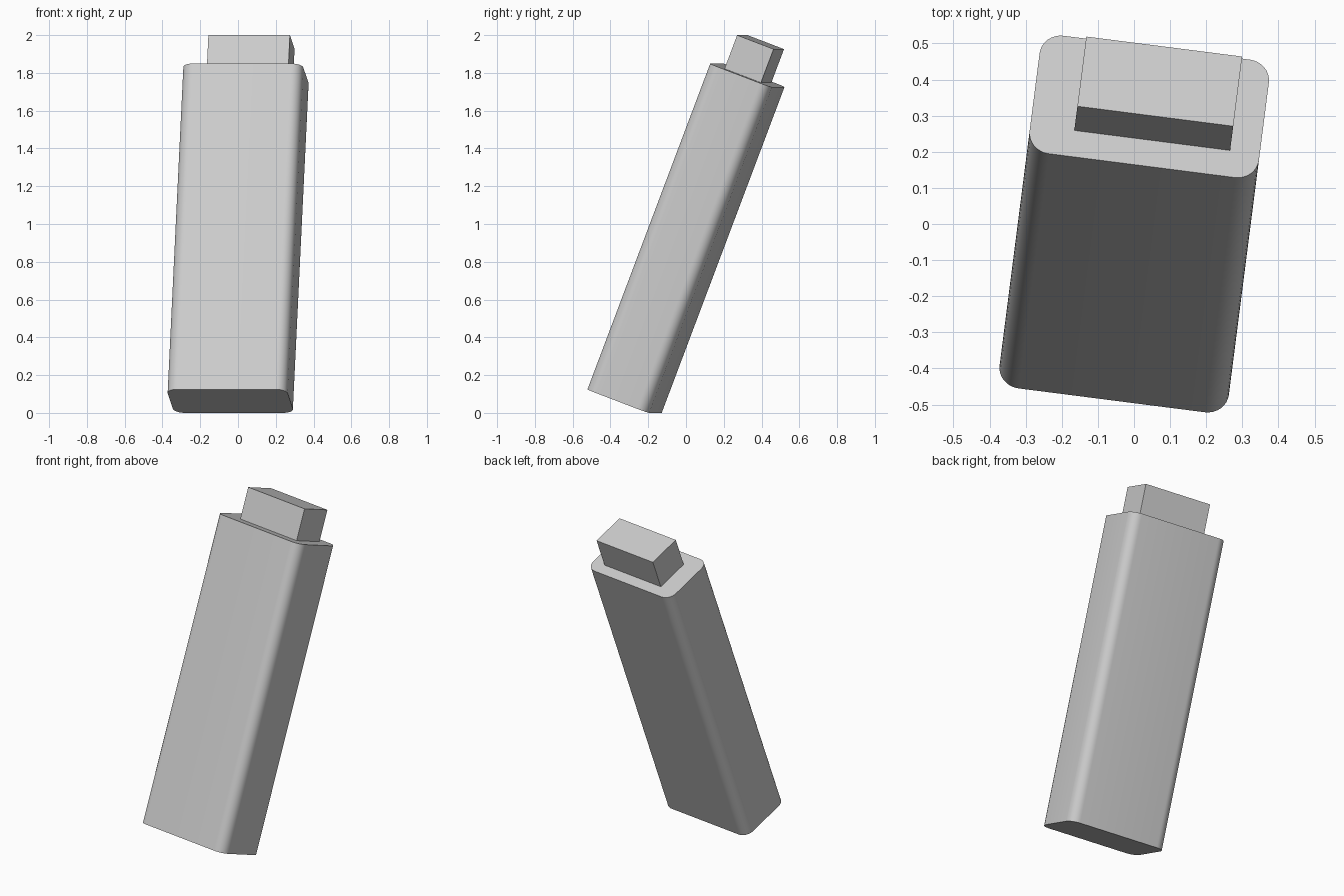
import bpy
import bmesh
from math import radians
from mathutils import Matrix, Euler

default = bpy.data.objects.get("Cube")
if default:
    bpy.data.objects.remove(default, do_unlink=True)

grey = bpy.data.materials.new("light_grey")
grey.use_nodes = True
colour = (0.6, 0.6, 0.6, 1)
grey.diffuse_color = colour
grey.node_tree.nodes["Principled BSDF"].inputs["Base Color"].default_value = colour

# Leaning frame: origin at the middle of the body's bottom face
frame = Matrix.Translation((-0.041, -0.325, 0.0625)) @ \
    Euler((radians(-20.8), 0, radians(-7.3))).to_matrix().to_4x4()


def block(name, size, centre, radius=0):
    """Box with optional rounding of its four long edges."""
    bm = bmesh.new()
    bmesh.ops.create_cube(bm, size=1)
    bmesh.ops.scale(bm, vec=size, verts=bm.verts)
    if radius:
        long_edges = [e for e in bm.edges
                      if abs(e.verts[0].co.z - e.verts[1].co.z) > size[2] / 2]
        bmesh.ops.bevel(bm, geom=long_edges, offset=radius, segments=8,
                        profile=0.5, affect='EDGES')
    mesh = bpy.data.meshes.new(name)
    bm.to_mesh(mesh)
    bm.free()
    mesh.materials.append(grey)
    obj = bpy.data.objects.new(name, mesh)
    bpy.context.collection.objects.link(obj)
    obj.matrix_world = frame @ Matrix.Translation(centre)
    if radius:
        bpy.ops.object.select_all(action='DESELECT')
        obj.select_set(True)
        bpy.context.view_layer.objects.active = obj
        bpy.ops.object.shade_smooth_by_angle(angle=radians(30))
    return obj


# Rounded main body, and the plug set slightly off centre on its top
length = 1.845
plug_height = 0.19
block("body", (0.64, 0.352, length), (0, 0, length / 2), radius=0.06)
block("plug", (0.435, 0.208, plug_height),
      (0.02, 0.006, length + plug_height / 2))
